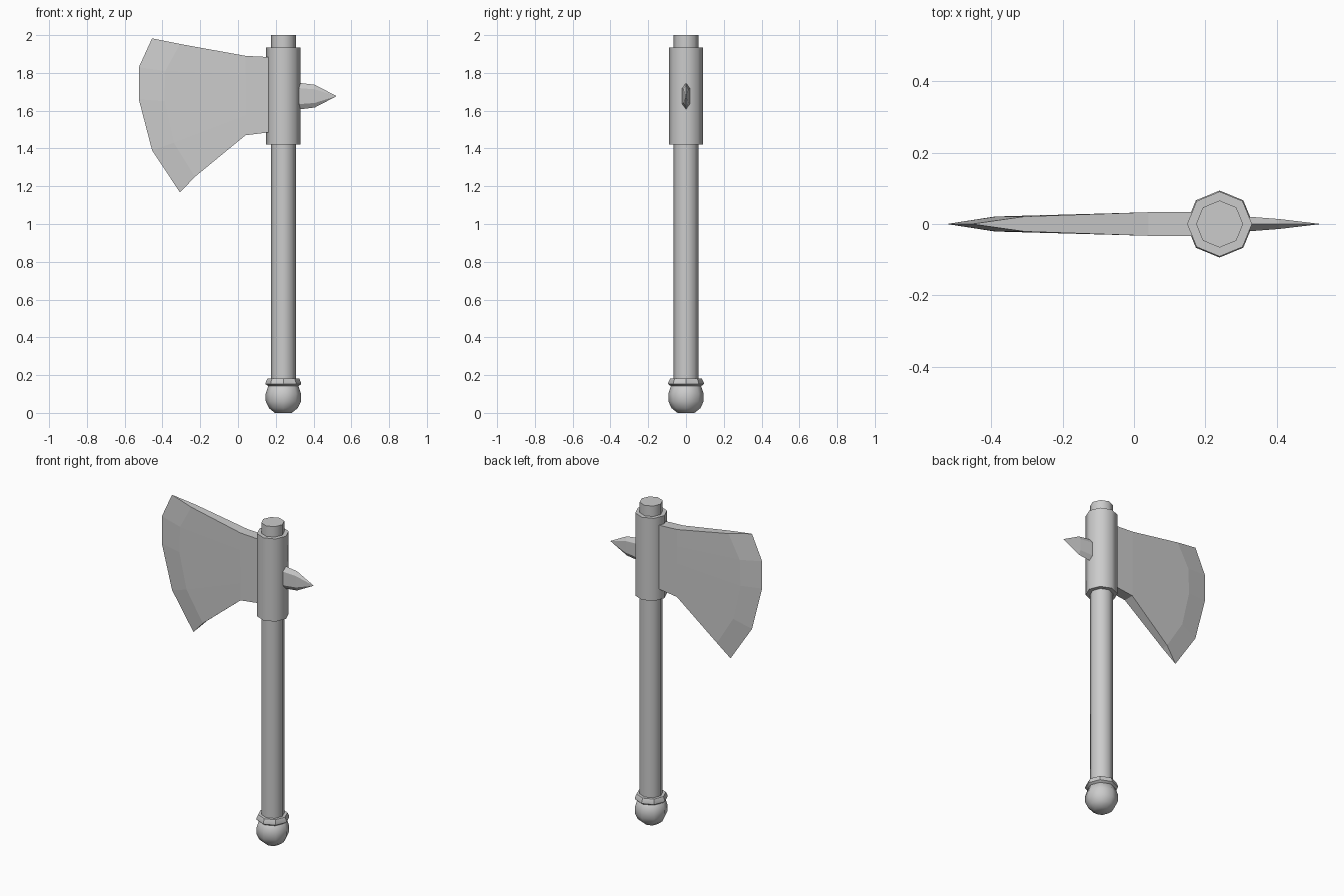
import bpy, bmesh, math

if "Cube" in bpy.data.objects:
    bpy.data.objects.remove(bpy.data.objects["Cube"])

CX = 0.24      # handle axis
SIDES = 8


def finish(name, bm, smooth_angle=None):
    bmesh.ops.remove_doubles(bm, verts=bm.verts, dist=1e-5)
    bmesh.ops.recalc_face_normals(bm, faces=bm.faces)
    me = bpy.data.meshes.new(name)
    bm.to_mesh(me)
    bm.free()
    ob = bpy.data.objects.new(name, me)
    bpy.context.collection.objects.link(ob)
    if smooth_angle:
        bpy.ops.object.select_all(action='DESELECT')
        ob.select_set(True)
        bpy.context.view_layer.objects.active = ob
        bpy.ops.object.shade_smooth_by_angle(angle=math.radians(smooth_angle))
    return ob


def loft(bm, rings):
    """Join closed rings of equal length and cap both ends."""
    vs = [[bm.verts.new(p) for p in r] for r in rings]
    n = len(vs[0])
    for a, b in zip(vs, vs[1:]):
        for i in range(n):
            j = (i + 1) % n
            bm.faces.new((a[i], a[j], b[j], b[i]))
    bm.faces.new(vs[0])
    bm.faces.new(vs[-1])


def turned(name, profile, smooth_angle=50):
    """Eight-sided turned part from (radius, z) pairs."""
    bm = bmesh.new()
    step = 2 * math.pi / SIDES
    loft(bm, [[(CX + r * math.cos(i * step), r * math.sin(i * step), z)
               for i in range(SIDES)] for r, z in profile])
    return finish(name, bm, smooth_angle)


# Shaft, socket and pommel
turned("handle", [(0.066, 0.1), (0.066, 2.0)])
turned("socket", [(0.091, 1.42), (0.091, 1.935)])
turned("pommel", [(0.045, 0.0), (0.076, 0.025), (0.093, 0.06),
                  (0.094, 0.1), (0.08, 0.143), (0.06, 0.155)])
turned("pommel_ring", [(0.08, 0.142), (0.094, 0.152), (0.094, 0.16), (0.084, 0.182)], 30)

# Blade: cutting edge, bevel line, neck and root, each top to bottom
edge = [(-0.455, 1.983), (-0.525, 1.83), (-0.525, 1.66), (-0.455, 1.39), (-0.307, 1.167)]
bevel = [(-0.307, 1.953), (-0.385, 1.81), (-0.39, 1.65), (-0.34, 1.43), (-0.228, 1.25)]
neck = [(0.04, 1.89 - 0.105 * i) for i in range(5)]
root = [(0.2, 1.882 - 0.098 * i) for i in range(5)]
columns = [(edge, 0.0), (bevel, 0.021), (neck, 0.033), (root, 0.033)]

bm = bmesh.new()
grids = [[[bm.verts.new((x, s * t, z)) for x, z in pts] for pts, t in columns]
         for s in (-1, 1)]
for g in grids:
    for a, b in zip(g, g[1:]):
        for i in range(4):
            bm.faces.new((a[i], a[i + 1], b[i + 1], b[i]))
f, k = grids
for c in range(3):                       # top and bottom rims
    for i in (0, 4):
        if c == 0:
            bm.faces.new((f[0][i], f[1][i], k[1][i]))
        else:
            bm.faces.new((f[c][i], f[c + 1][i], k[c + 1][i], k[c][i]))
for i in range(4):                       # root cap
    bm.faces.new((f[3][i], f[3][i + 1], k[3][i + 1], k[3][i]))
bmesh.ops.remove_doubles(bm, verts=bm.verts, dist=1e-5)
# weld the front and back halves along the cutting edge
open_edges = [e for e in bm.edges if e.is_boundary]
if open_edges:
    bmesh.ops.holes_fill(bm, edges=open_edges)
finish("blade", bm)

# Back spike: narrow six-sided section tapering to a point
bm = bmesh.new()
rings = []
for x, w, h in [(0.28, 0.02, 0.07), (0.328, 0.02, 0.07),
                (0.407, 0.014, 0.06), (0.52, 0.0005, 0.001)]:
    section = [(0, 1), (1, 0.6), (1, -0.6), (0, -1), (-1, -0.6), (-1, 0.6)]
    rings.append([(x, w * a, 1.677 + h * b) for a, b in section])
loft(bm, rings)
finish("back_spike", bm)
